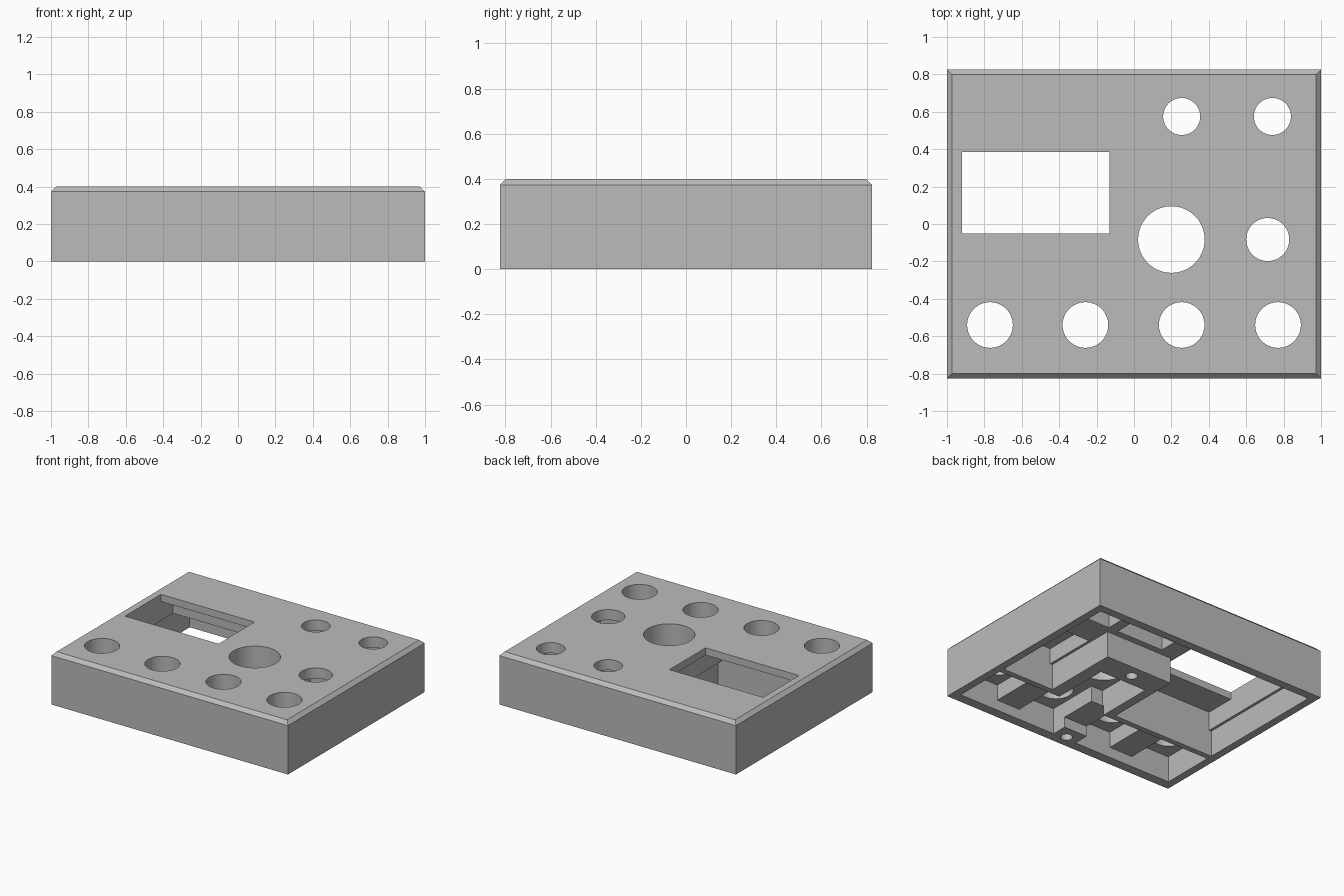
import bpy
import bmesh
import math

if "Cube" in bpy.data.objects:
    bpy.data.objects.remove(bpy.data.objects["Cube"], do_unlink=True)

grey = bpy.data.materials.new("plain grey")
grey.use_nodes = True
COLOUR = (0.5, 0.5, 0.5, 1)
grey.diffuse_color = COLOUR
grey.node_tree.nodes["Principled BSDF"].inputs["Base Color"].default_value = COLOUR

W, D, H, BEVEL = 1.0, 0.825, 0.4, 0.027
IN_X, IN_Y = 0.94, 0.76       # inner faces of the outer walls
LOW, DEEP = 0.2, 0.32         # ceilings of the ordinary and the deeper pockets


def make_object(name, bm):
    mesh = bpy.data.meshes.new(name)
    bm.to_mesh(mesh)
    bm.free()
    obj = bpy.data.objects.new(name, mesh)
    bpy.context.scene.collection.objects.link(obj)
    mesh.materials.append(grey)
    return obj


def box(name, x0, x1, y0, y1, z0, z1):
    bm = bmesh.new()
    bmesh.ops.create_cube(bm, size=1)
    for v in bm.verts:
        v.co = (x1 if v.co.x > 0 else x0,
                y1 if v.co.y > 0 else y0,
                z1 if v.co.z > 0 else z0)
    return make_object(name, bm)


def cylinder(name, x, y, radius, z0, z1):
    bm = bmesh.new()
    bmesh.ops.create_cone(bm, cap_ends=True, segments=64, radius1=radius,
                          radius2=radius, depth=z1 - z0)
    bmesh.ops.translate(bm, verts=bm.verts, vec=(x, y, (z0 + z1) / 2))
    return make_object(name, bm)


# Housing block with a chamfered top edge
housing = box("housing", -W, W, -D, D, 0, H)
bm = bmesh.new()
bm.from_mesh(housing.data)
top_edges = [e for e in bm.edges if all(v.co.z > H / 2 for v in e.verts)]
bmesh.ops.bevel(bm, geom=top_edges, offset=BEVEL, segments=1, affect='EDGES')
bm.to_mesh(housing.data)
bm.free()

cutters = []


def pocket(x0, x1, y0, y1, top):
    cutters.append(box("pocket_cutter", x0, x1, y0, y1, -0.1, top))


def hole(x, y, radius, z0=-0.1, z1=0.6):
    cutters.append(cylinder("hole_cutter", x, y, radius, z0, z1))


# Ordinary pockets: side, back, display and large knob
pocket(0.5, IN_X, -0.285, IN_Y, LOW)
pocket(-IN_X, IN_X, 0.31, IN_Y, LOW)
pocket(-IN_X, -0.07, -0.285, IN_Y, LOW)
pocket(0.0, 0.4, -0.34, 0.12, LOW)

# Front button bays, with a shallow channel under the dividers
FRONT, BACK = -0.75, -0.33
for s in (-1, 1):
    for near, far in ((0.1, 0.41), (0.61, IN_X)):
        a, b = sorted((s * near, s * far))
        pocket(a, b, FRONT, BACK, LOW)
    a, b = sorted((s * 0.1, s * IN_X))
    pocket(a, b, FRONT, BACK, 0.08)
pocket(-0.12, 0.12, -0.63, BACK, 0.08)

# Deeper pockets behind the thin panel areas
pocket(-0.92, -0.1, -0.285, 0.53, 0.345)
for x, y0, y1 in ((0.25, 0.36, 0.75), (0.73, 0.36, 0.75), (0.72, -0.285, 0.13)):
    pocket(x - 0.2, x + 0.2, y0, y1, DEEP)

# Display window
cutters.append(box("window_cutter", -0.92, -0.13, -0.05, 0.385, 0.1, 0.6))

# Control holes
for x in (-0.77, -0.26, 0.255, 0.77):
    hole(x, -0.54, 0.122)
hole(0.2, -0.083, 0.178)
hole(0.715, -0.083, 0.115)
for x in (0.255, 0.74):
    hole(x, 0.575, 0.099)

# Blind screw holes underneath
for x, y in ((0, -0.73), (0.2, 0.21)):
    hole(x, y, 0.042, -0.1, 0.15)

# Cut everything out of the housing
for cutter in cutters:
    cutter.hide_render = True
    mod = housing.modifiers.new("cut", 'BOOLEAN')
    mod.operation = 'DIFFERENCE'
    mod.solver = 'EXACT'
    mod.object = cutter
depsgraph = bpy.context.evaluated_depsgraph_get()
result = bpy.data.meshes.new_from_object(housing.evaluated_get(depsgraph))
housing.modifiers.clear()
housing.data = result
result.materials.clear()
result.materials.append(grey)
for poly in result.polygons:
    poly.material_index = 0
for cutter in cutters:
    bpy.data.objects.remove(cutter, do_unlink=True)

bpy.ops.object.select_all(action='DESELECT')
housing.select_set(True)
bpy.context.view_layer.objects.active = housing
bpy.ops.object.shade_smooth_by_angle(angle=math.radians(30))
